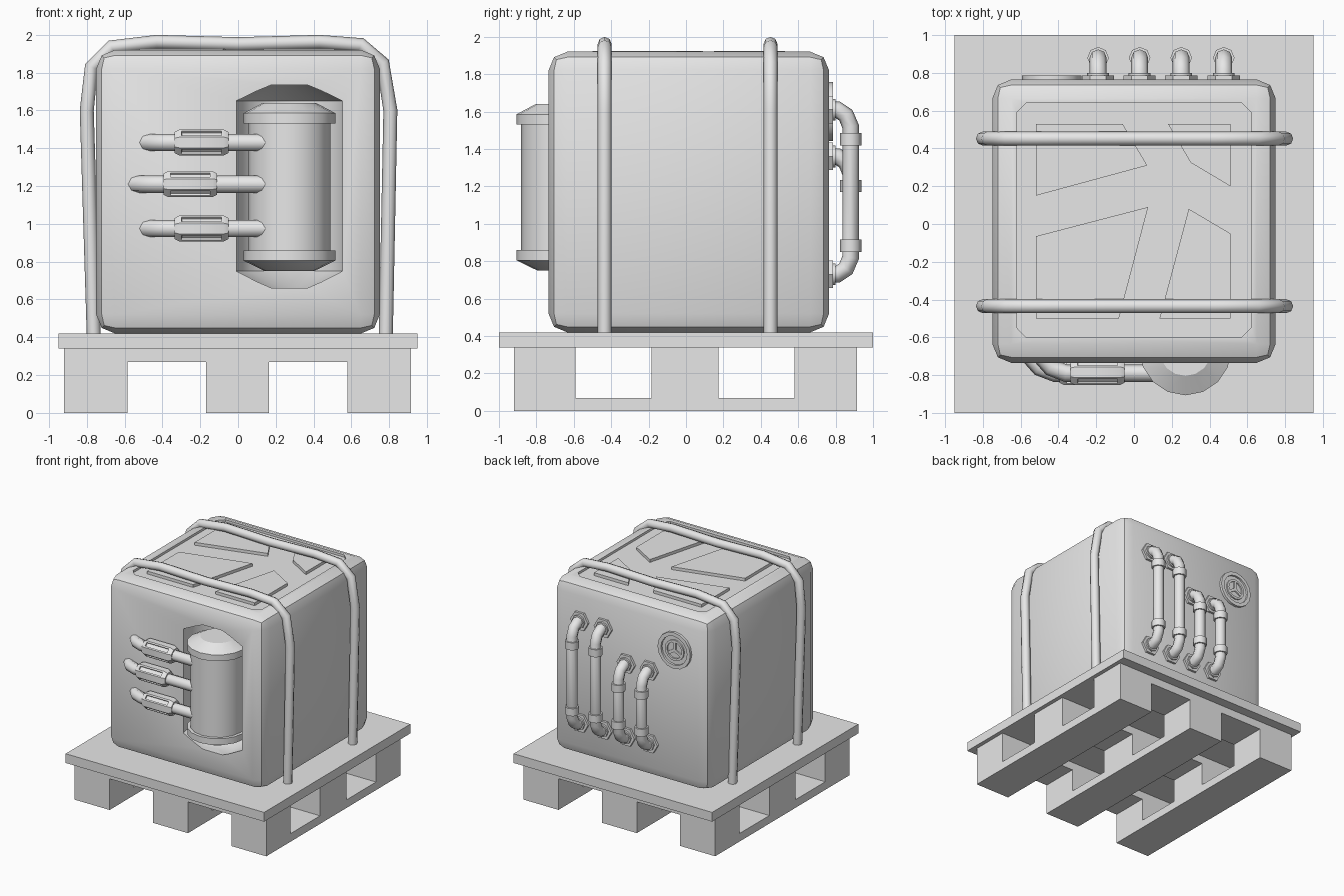
import bpy
import bmesh
from math import pi, cos, sin
from mathutils import Matrix, Vector

if "Cube" in bpy.data.objects:
    bpy.data.objects.remove(bpy.data.objects["Cube"])

grey = bpy.data.materials.new("light_grey")
grey.use_nodes = True
grey.diffuse_color = (0.8, 0.8, 0.8, 1)
grey.node_tree.nodes["Principled BSDF"].inputs["Base Color"].default_value = (0.8, 0.8, 0.8, 1)

ALONG_X = Matrix.Rotation(pi / 2, 4, 'Y')
ALONG_Y = Matrix.Rotation(-pi / 2, 4, 'X')
UP = Matrix.Identity(4)


def activate(ob):
    bpy.ops.object.select_all(action='DESELECT')
    ob.select_set(True)
    bpy.context.view_layer.objects.active = ob


def smooth(ob, angle=50):
    activate(ob)
    bpy.ops.object.shade_smooth_by_angle(angle=angle * pi / 180)


def finish(bm, name):
    bmesh.ops.recalc_face_normals(bm, faces=bm.faces)
    me = bpy.data.meshes.new(name)
    bm.to_mesh(me)
    bm.free()
    me.materials.append(grey)
    ob = bpy.data.objects.new(name, me)
    bpy.context.collection.objects.link(ob)
    return ob


def box(name, x0, x1, y0, y1, z0, z1, bevel=0):
    bm = bmesh.new()
    bmesh.ops.create_cube(bm, size=1)
    for v in bm.verts:
        v.co = Vector((x0 if v.co.x < 0 else x1, y0 if v.co.y < 0 else y1,
                       z0 if v.co.z < 0 else z1))
    if bevel:
        bmesh.ops.bevel(bm, geom=bm.edges[:], offset=bevel, segments=2,
                        profile=0.5, affect='EDGES')
    return finish(bm, name)


def lathe(name, profile, sides, place, turn=UP, phase=0.0, closed=False):
    """Revolve (radius, height) points; a zero radius end closes the shape."""
    bm = bmesh.new()
    rings = []
    for r, h in profile:
        angles = [phase + 2 * pi * i / sides for i in range(sides)]
        if r == 0:
            rings.append([bm.verts.new((0, 0, h))] * sides)
        else:
            rings.append([bm.verts.new((r * cos(a), r * sin(a), h)) for a in angles])
    pairs = list(zip(rings, rings[1:]))
    if closed:
        pairs.append((rings[-1], rings[0]))
    for a, b in pairs:
        for i in range(sides):
            j = (i + 1) % sides
            corners = list(dict.fromkeys((a[i], a[j], b[j], b[i])))
            bm.faces.new(corners)
    bm.transform(Matrix.Translation(place) @ turn)
    return finish(bm, name)


def disc(name, r, h0, h1, sides, place, turn):
    ob = lathe(name, [(0, h0), (r, h0), (r, h1), (0, h1)], sides, place, turn)
    smooth(ob)
    return ob


def prism(name, points, z0, z1):
    bm = bmesh.new()
    face = bm.faces.new([bm.verts.new((x, y, z0)) for x, y in points])
    ext = bmesh.ops.extrude_face_region(bm, geom=[face])
    for v in ext["geom"]:
        if isinstance(v, bmesh.types.BMVert):
            v.co.z = z1
    return finish(bm, name)


def tube(name, points, radius):
    cu = bpy.data.curves.new(name, 'CURVE')
    cu.dimensions = '3D'
    cu.bevel_depth = radius
    cu.bevel_resolution = 2
    cu.use_fill_caps = True
    sp = cu.splines.new('POLY')
    sp.points.add(len(points) - 1)
    for p, co in zip(sp.points, points):
        p.co = (*co, 1)
    cu.materials.append(grey)
    ob = bpy.data.objects.new(name, cu)
    bpy.context.collection.objects.link(ob)
    activate(ob)
    bpy.ops.object.convert(target='MESH')
    ob = bpy.context.view_layer.objects.active
    smooth(ob)
    return ob


def cut(ob, cutter):
    mod = ob.modifiers.new("cut", 'BOOLEAN')
    mod.operation = 'DIFFERENCE'
    mod.solver = 'EXACT'
    mod.object = cutter
    activate(ob)
    bpy.ops.object.modifier_apply(modifier=mod.name)
    bpy.data.objects.remove(cutter)


# Pallet: deck, runners, cross boards and blocks
box("pallet_deck", -0.95, 0.95, -1, 1, 0.34, 0.42)
columns = [(-0.92, -0.585), (-0.17, 0.165), (0.58, 0.915)]
rows = [(-0.92, -0.59), (-0.185, 0.175), (0.58, 0.915)]
for x0, x1 in columns:
    box("pallet_runner", x0, x1, -0.92, 0.915, 0, 0.07)
    for y0, y1 in rows:
        box("pallet_block", x0, x1, y0, y1, 0.07, 0.34)
for y0, y1 in rows:
    for a, b in zip(columns, columns[1:]):
        box("pallet_cross_board", a[1], b[0], y0, y1, 0.27, 0.34)

# Rounded container with a tank bay in front and a shallow panel on top
body = box("container", -0.75, 0.75, -0.735, 0.765, 0.42, 1.92, bevel=0.1)
TANK = (0.272, -0.664, 0)
cut(body, lathe("bay_cutter", [(0, 0.66), (0.12, 0.66), (0.295, 0.75), (0.295, 1.65),
                               (0.12, 1.735), (0, 1.735)], 16, TANK))
px, py, c = 0.62, 0.62, 0.05
outline = []
for sx, sy in ((1, 1), (-1, 1), (-1, -1), (1, -1)):
    pair = [(sx * px, 0.02 + sy * (py - c)), (sx * (px - c), 0.02 + sy * py)]
    outline += pair if sx * sy > 0 else pair[::-1]
cut(body, prism("panel_cutter", outline, 1.9, 2.1))
smooth(body, 35)

# Raised plates on the top panel
plates = [
    [(-0.52, 0.53), (-0.06, 0.53), (0.07, 0.31), (-0.52, 0.15)],
    [(0.18, 0.53), (0.51, 0.53), (0.51, 0.2), (0.3, 0.325)],
    [(-0.52, -0.065), (0.075, 0.09), (-0.08, -0.5), (-0.52, -0.5)],
    [(0.29, 0.08), (0.51, -0.05), (0.51, -0.5), (0.135, -0.5)],
]
for points in plates:
    prism("top_plate", points, 1.89, 1.925)

# Front tank with end bands and domed caps
tank = lathe("tank", [(0, 0.75), (0.13, 0.75), (0.243, 0.805), (0.243, 0.86), (0.217, 0.86),
                      (0.217, 1.53), (0.243, 1.53), (0.243, 1.585), (0.14, 1.64),
                      (0, 1.64)], 16, TANK)
smooth(tank, 28)

# Front feed pipes with slotted sleeves
for z, start in ((1.43, -0.53), (1.21, -0.59), (0.975, -0.53)):
    tube("feed_pipe", [(start + 0.03, -0.69, z), (start + 0.09, -0.76, z),
                       (start + 0.17, -0.79, z), (0.25, -0.79, z)], 0.046)
    sleeve = lathe("feed_sleeve", [(0, 0), (0.06, 0), (0.074, 0.025), (0.074, 0.26),
                                   (0.06, 0.285), (0, 0.285)], 8,
                   (start + 0.195, -0.785, z), ALONG_X, pi / 8)
    bm = bmesh.new()
    bm.from_mesh(sleeve.data)
    sides = [f for f in bm.faces if abs(f.normal.y) > 0.5 and abs(f.normal.z) > 0.5
             and abs(f.normal.x) < 0.1]
    bmesh.ops.inset_individual(bm, faces=sides, thickness=0.017)
    bmesh.ops.inset_individual(bm, faces=sides, thickness=0.001, depth=-0.012)
    bm.to_mesh(sleeve.data)
    bm.free()
    smooth(sleeve, 30)

# Back pipes: elbows, collars and hexagonal wall flanges
for x, top, collar in ((-0.19, 1.36, 1.17), (0.03, 1.36, 1.17),
                       (0.25, 1.61, 1.42), (0.475, 1.61, 1.42)):
    low = 0.73
    upper = [(x, 0.75, top), (x, 0.81, top), (x, 0.855, top - 0.03), (x, 0.88, top - 0.09)]
    lower = [(x, 0.88, low + 0.09), (x, 0.855, low + 0.03), (x, 0.81, low), (x, 0.75, low)]
    tube("back_pipe", upper + lower, 0.045)
    for z in (collar, 0.85):
        disc("back_pipe_collar", 0.057, z, z + 0.065, 8, (x, 0.88, 0), UP)
    for z in (top, low):
        disc("flange_plate", 0.085, 0.75, 0.785, 6, (x, 0, z), ALONG_Y)
        disc("flange_ring", 0.058, 0.75, 0.8, 8, (x, 0, z), ALONG_Y)

# Round back hatch: rim, disc, inner ring and three spokes
HATCH = Vector((-0.435, 0, 1.6))
disc("hatch_disc", 0.15, 0.75, 0.77, 16, HATCH, ALONG_Y)
for outer, inner, height in ((0.157, 0.125, 0.787), (0.09, 0.07, 0.782)):
    rim = lathe("hatch_ring", [(inner, 0.76), (outer, 0.76), (outer, height), (inner, height)],
                16, HATCH, ALONG_Y, closed=True)
    smooth(rim)
for k in range(3):
    spoke = box("hatch_spoke", -0.012, 0.012, 0.76, 0.78, 0, 0.08)
    spoke.matrix_world = Matrix.Translation(HATCH) @ Matrix.Rotation(k * 2 * pi / 3, 4, 'Y')

# Two straps looping over the container
path = [(-0.763, 0.41), (-0.8, 1.6), (-0.775, 1.83), (-0.67, 1.935), (-0.43, 1.962),
        (0, 1.95), (0.43, 1.962), (0.65, 1.947), (0.765, 1.85), (0.806, 1.6), (0.782, 0.41)]
for y in (-0.435, 0.452):
    tube("strap", [(x, y, z) for x, z in path], 0.037)
